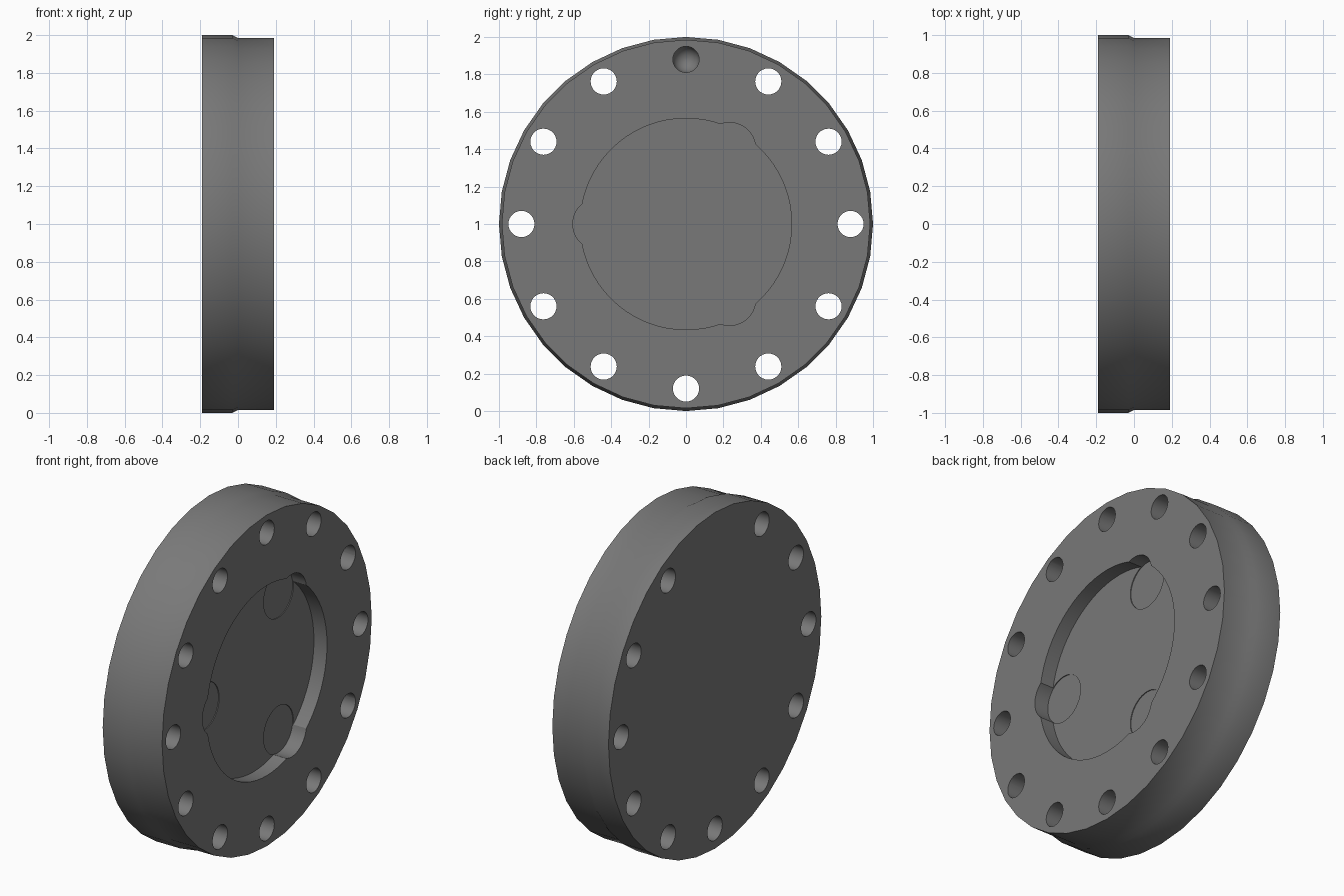
import bpy, bmesh
from math import sin, cos, pi, radians

if "Cube" in bpy.data.objects:
    bpy.data.objects.remove(bpy.data.objects["Cube"])

FRONT, BACK = 0.19, -0.19


def lathe(name, profile, segs, y=0.0, z=1.0):
    """Revolve (x, radius) points about an axis parallel to x, capping both ends."""
    bm = bmesh.new()
    rings = []
    for x, r in profile:
        rings.append([bm.verts.new((x, y + r * sin(2 * pi * i / segs), z + r * cos(2 * pi * i / segs)))
                      for i in range(segs)])
    for a, b in zip(rings, rings[1:]):
        for i in range(segs):
            j = (i + 1) % segs
            bm.faces.new((a[i], a[j], b[j], b[i]))
    bm.faces.new(rings[0])
    bm.faces.new(rings[-1])
    bmesh.ops.recalc_face_normals(bm, faces=bm.faces)
    mesh = bpy.data.meshes.new(name)
    bm.to_mesh(mesh)
    bm.free()
    ob = bpy.data.objects.new(name, mesh)
    bpy.context.collection.objects.link(ob)
    return ob


def cut(target, cutter):
    mod = target.modifiers.new("cut", 'BOOLEAN')
    mod.operation = 'DIFFERENCE'
    mod.solver = 'EXACT'
    mod.object = cutter
    bpy.context.view_layer.objects.active = target
    bpy.ops.object.modifier_apply(modifier=mod.name)
    bpy.data.objects.remove(cutter)


# Flange body: wide rear rim, small chamfer, narrower front
body = lathe("flange_disc", [(BACK, 1.0), (-0.03, 1.0), (0.0, 0.985), (FRONT, 0.985)], 36)
dark = bpy.data.materials.new("dark_grey")
dark.diffuse_color = (0.19, 0.19, 0.19, 1)
dark.use_nodes = True
dark.node_tree.nodes["Principled BSDF"].inputs["Base Color"].default_value = dark.diffuse_color
body.data.materials.append(dark)

# Round central pocket
cut(body, lathe("pocket_cutter", [(FRONT - 0.086, 0.565), (0.3, 0.565)], 72))

# Three very slightly deeper round seats breaking through the pocket wall
for deg in (60, 180, 300):
    a = radians(deg)
    cut(body, lathe("seat_cutter", [(FRONT - 0.091, 0.14), (0.3, 0.14)], 40,
                    0.465 * cos(a), 1 + 0.465 * sin(a)))

# Bolt circle: eleven through holes and one round-bottomed blind hole at the top
R = 0.07
for k in range(12):
    a = radians(30 * k)
    if k == 0:
        prof = [(-0.03 - R * cos(radians(t)), R * sin(radians(t))) for t in (4, 20, 36, 54, 72, 90)]
        prof.append((0.3, R))
    else:
        prof = [(-0.3, R), (0.3, R)]
    cut(body, lathe("hole_cutter", prof, 28, 0.88 * sin(a), 1 + 0.88 * cos(a)))

# Smooth walls, crisp edges
bpy.ops.object.select_all(action='DESELECT')
body.select_set(True)
bpy.context.view_layer.objects.active = body
bpy.ops.object.shade_smooth_by_angle(angle=radians(30))
